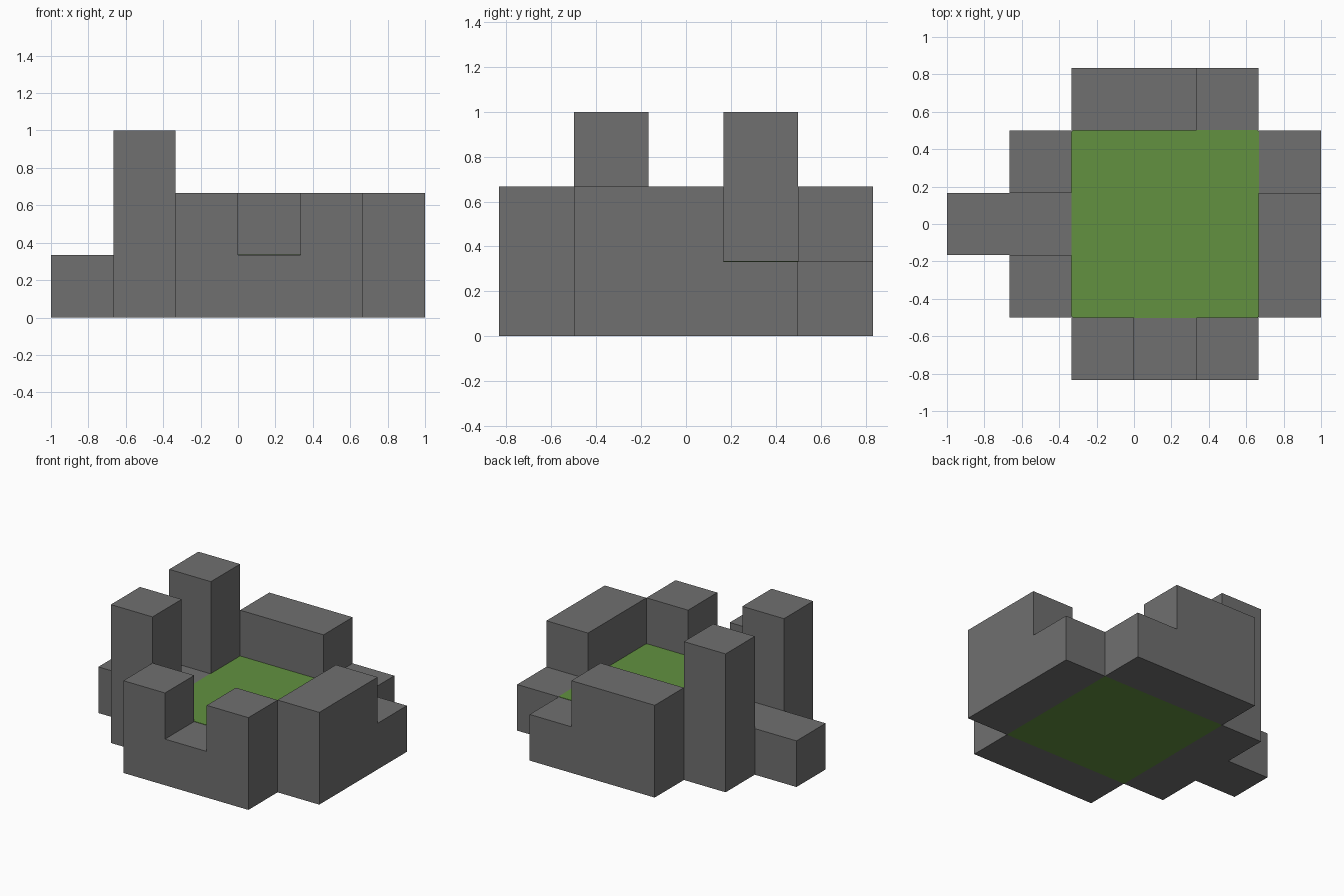
import bpy
import bmesh
from mathutils import Vector

U = 1 / 3                      # one building block
ORIGIN = Vector((-1, -2.5 * U, 0))

cube = bpy.data.objects.get("Cube")
if cube:
    bpy.data.objects.remove(cube, do_unlink=True)


def make_material(name, rgb):
    mat = bpy.data.materials.new(name)
    mat.use_nodes = True
    mat.diffuse_color = (*rgb, 1)
    mat.node_tree.nodes["Principled BSDF"].inputs["Base Color"].default_value = (*rgb, 1)
    return mat


stone = make_material("grey_stone", (0.16, 0.16, 0.16))
grass = make_material("green_grass", (0.122, 0.283, 0.051))


def finish(name, bm, mat):
    bmesh.ops.recalc_face_normals(bm, faces=bm.faces)
    mesh = bpy.data.meshes.new(name)
    bm.to_mesh(mesh)
    bm.free()
    mesh.materials.append(mat)
    obj = bpy.data.objects.new(name, mesh)
    bpy.context.collection.objects.link(obj)
    return obj


def wall(name, start, heights, axis):
    """Extrude a stepped outline one block thick; heights are in blocks along the axis."""
    along = Vector((1, 0, 0)) if axis == "x" else Vector((0, 1, 0))
    across = Vector((0, 1, 0)) if axis == "x" else Vector((1, 0, 0))
    outline = [(0, 0)]
    for i, h in enumerate(heights):
        for point in ((i, h), (i + 1, h)):
            if len(outline) > 1 and outline[-1][1] == h:
                outline.pop() if point[0] == i + 1 and i and heights[i - 1] == h else None
            if point not in outline:
                outline.append(point)
    outline.append((len(heights), 0))
    bm = bmesh.new()
    base = ORIGIN + Vector((*start, 0)) * U
    verts = [bm.verts.new(base + along * a * U + Vector((0, 0, h * U))) for a, h in outline]
    face = bm.faces.new(verts)
    side = bmesh.ops.extrude_face_region(bm, geom=[face])["geom"]
    moved = [g for g in side if isinstance(g, bmesh.types.BMVert)]
    bmesh.ops.translate(bm, verts=moved, vec=across * U)
    return finish(name, bm, stone)


# Stepped walls around the courtyard
wall("front_wall", (2, 0), [2, 1, 2], "x")
wall("back_wall", (2, 4), [2, 2, 1], "x")
wall("left_wall", (5, 1), [2, 2, 1], "y")

# Gate towers and the low entrance ramp between them
wall("front_gate_tower", (1, 1), [3], "x")
wall("back_gate_tower", (1, 3), [3], "x")
wall("gate_entrance", (0, 2), [1, 1], "x")

# Grass courtyard with slightly eased corners
bm = bmesh.new()
bmesh.ops.create_cube(bm, size=1)
bmesh.ops.scale(bm, vec=(1.004, 1.004, 0.336), verts=bm.verts)
bmesh.ops.translate(bm, vec=(U / 2, 0, 0.168), verts=bm.verts)
corners = [e for e in bm.edges if abs(e.verts[0].co.z - e.verts[1].co.z) > 0.1]
bmesh.ops.bevel(bm, geom=corners, offset=0.015, segments=3, profile=0.5, affect="EDGES")
finish("grass_courtyard", bm, grass)
